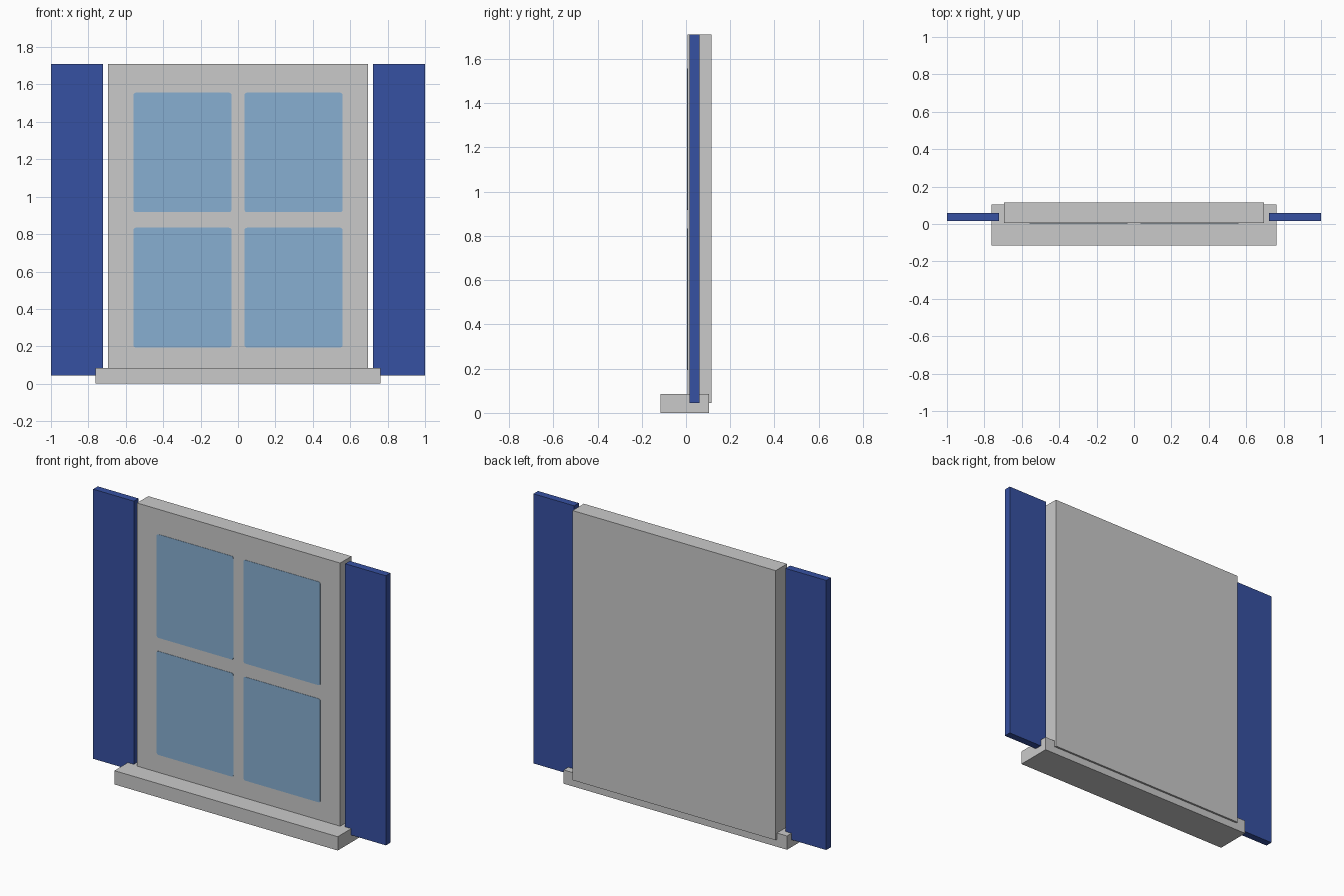
import bpy
import bmesh
from mathutils import Vector

cube = bpy.data.objects.get("Cube")
if cube:
    bpy.data.objects.remove(cube, do_unlink=True)


def make_material(name, rgb):
    mat = bpy.data.materials.new(name)
    mat.use_nodes = True
    color = (*rgb, 1.0)
    mat.diffuse_color = color
    for node in mat.node_tree.nodes:
        if node.type == 'BSDF_PRINCIPLED':
            node.inputs["Base Color"].default_value = color
    return mat


def make_box(name, low, high, mat, corner=0.0):
    """Box between two corners; corner rounds the edges running along y."""
    low, high = Vector(low), Vector(high)
    size, center = high - low, (low + high) / 2
    bm = bmesh.new()
    bmesh.ops.create_cube(bm, size=1)
    bmesh.ops.scale(bm, vec=size, verts=bm.verts)
    if corner:
        edges = [e for e in bm.edges
                 if abs(e.verts[0].co.y - e.verts[1].co.y) > size.y / 2]
        bmesh.ops.bevel(bm, geom=edges, offset=corner, segments=3,
                        profile=0.5, affect='EDGES')
    mesh = bpy.data.meshes.new(name)
    bm.to_mesh(mesh)
    bm.free()
    mesh.materials.append(mat)
    obj = bpy.data.objects.new(name, mesh)
    obj.location = center
    bpy.context.collection.objects.link(obj)
    return obj


grey = make_material("painted grey", (0.59, 0.59, 0.59))
blue = make_material("shutter blue", (0.037, 0.082, 0.36))
glass = make_material("glass blue", (0.245, 0.43, 0.64))

BOTTOM, TOP = 0.045, 1.71
FRONT, BACK = 0.006, 0.116

# Frame slab and the sill it stands in
make_box("window_frame", (-0.694, FRONT, BOTTOM), (0.694, BACK, TOP), grey)
make_box("window_sill", (-0.763, -0.116, 0), (0.763, 0.104, 0.085), grey)

# Shutters and the two by two panes
for side, sign in (("left", 1), ("right", -1)):
    inner, outer = sorted((sign * 0.722, sign * 1.0))
    make_box(side + "_shutter", (inner, 0.015, BOTTOM), (outer, 0.06, TOP), blue)
    x0, x1 = sorted((sign * 0.035, sign * 0.559))
    for row, z0, z1 in (("lower", 0.194, 0.834), ("upper", 0.917, 1.556)):
        make_box(f"{row}_{side}_pane", (x0, FRONT - 0.002, z0),
                 (x1, FRONT + 0.002, z1), glass, corner=0.012)
